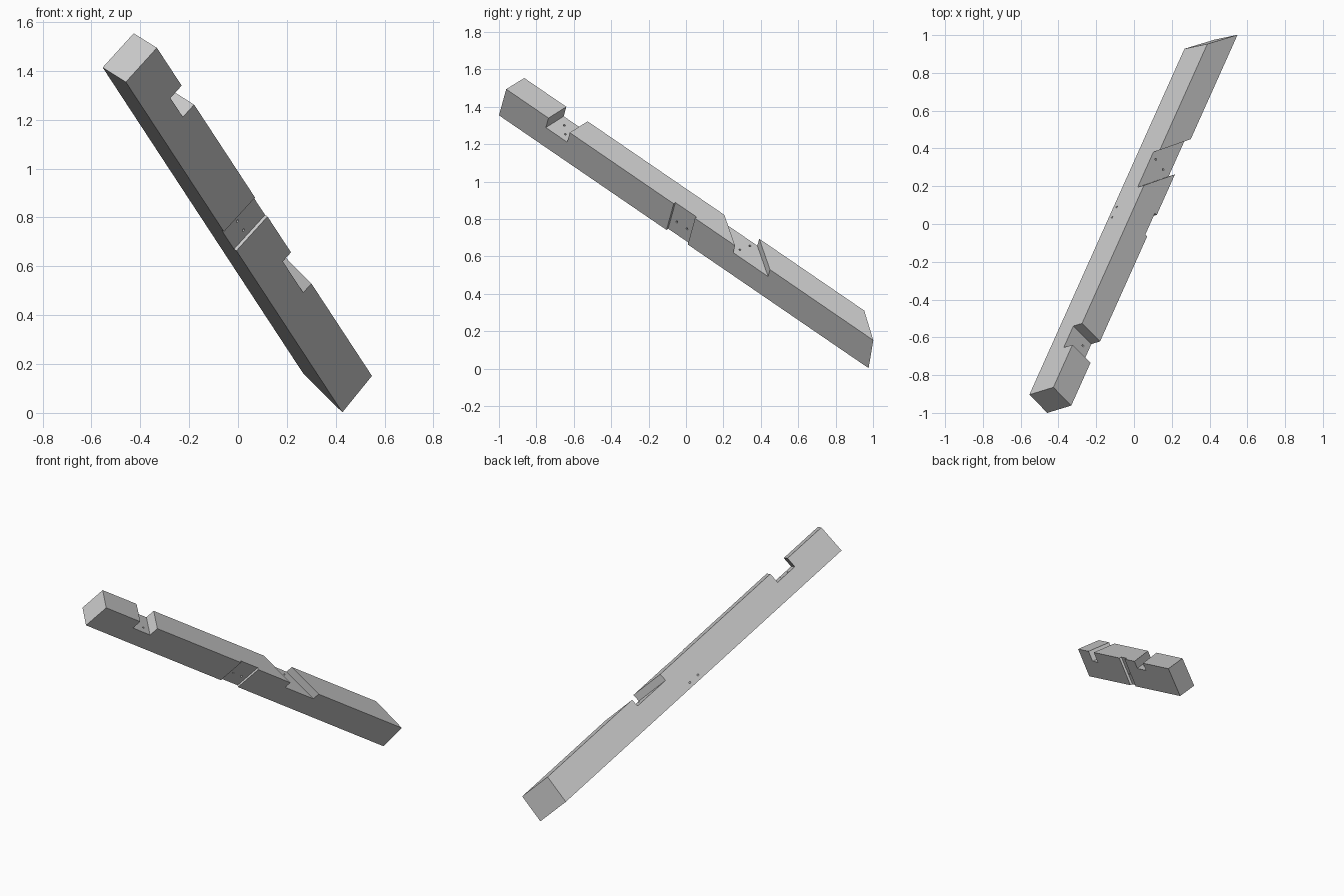
import bpy, bmesh
from mathutils import Matrix, Vector

if "Cube" in bpy.data.objects:
    bpy.data.objects.remove(bpy.data.objects["Cube"])

H, W = 0.193, 0.1475      # beam depth and thickness

# Beam frame: local x = depth, y = length, z = thickness
along = Vector((0.3471, 0.7741, -0.5295)).normalized()
depth = Vector((0.129, 0.043, 0.137))
depth = (depth - along * depth.dot(along)).normalized()
thick = depth.cross(along)
frame = Matrix((depth, along, thick)).transposed().to_4x4()
frame.translation = (-0.459, -1.0, 1.354)

grey = bpy.data.materials.new("plain grey")
grey.use_nodes = True
grey.diffuse_color = (0.6, 0.6, 0.6, 1)
grey.node_tree.nodes["Principled BSDF"].inputs["Base Color"].default_value = (0.6, 0.6, 0.6, 1)


def finish(name, bm):
    bmesh.ops.recalc_face_normals(bm, faces=bm.faces)
    mesh = bpy.data.meshes.new(name)
    bm.to_mesh(mesh)
    bm.free()
    mesh.materials.append(grey)
    obj = bpy.data.objects.new(name, mesh)
    obj.matrix_world = frame
    bpy.context.collection.objects.link(obj)
    return obj


def block(name, start, end, x, z, skew_start=0.0, skew_end=0.0, tilt_end=0.0):
    """Box along the beam whose ends may be cut at a slant."""
    bm = bmesh.new()
    bmesh.ops.create_cube(bm, size=1)
    for v in bm.verts:
        far = v.co.y > 0
        px, pz = x[v.co.x > 0], z[v.co.z > 0]
        py = end + skew_end * pz + tilt_end * px if far else start + skew_start * pz
        v.co = (px, py, pz)
    return finish(name, bm)


def drill(name, a, b, radius=0.006):
    """Thin round cutter between two local points."""
    a, b = Vector(a), Vector(b)
    bm = bmesh.new()
    spin = (b - a).to_track_quat('Z', 'Y').to_matrix().to_4x4()
    bmesh.ops.create_cone(bm, cap_ends=True, segments=12, radius1=radius, radius2=radius,
                          depth=(b - a).length,
                          matrix=Matrix.Translation((a + b) / 2) @ spin)
    return finish(name, bm)


# Main timber, square at the top and mitred at the foot
beam = block("timber_brace", 0, 2.553, (0, H), (0, W), 0.07, -1.2, -0.09)

# Square housing, skewed housing and shallow side housing
over, wide = (H + 0.1), (-0.05, W + 0.05)
cutters = [
    block("square_notch_cutter", 0.292, 0.439, (0.123, over), wide, 0.06, 0.06),
    block("skewed_notch_cutter", 1.581, 1.822, (0.142, over), wide, -1.28, -1.28),
    block("side_recess_cutter", 1.157, 1.304, (-0.05, over), (-0.05, 0.015)),
]

# Peg holes in the notch floors
for y, z, top in ((0.347, 0.094, 0.123), (0.394, 0.043, 0.123),
                  (1.59, 0.048, 0.142), (1.607, 0.115, 0.142)):
    cutters.append(drill("peg_hole_cutter", (top - 0.06, y, z), (top + 0.02, y, z)))

# Slanted peg holes through the side recess
for y in (1.196, 1.266):
    a, b = Vector((0.079, y, 0.015)), Vector((0.029, y + 0.02, W))
    step = (b - a) * 0.1
    cutters.append(drill("through_hole_cutter", a - step, b + step))

for cutter in cutters:
    cutter.hide_render = True
    mod = beam.modifiers.new("cut", 'BOOLEAN')
    mod.operation, mod.solver, mod.object = 'DIFFERENCE', 'EXACT', cutter

# Bake the cuts and drop the cutters
bpy.context.view_layer.update()
graph = bpy.context.evaluated_depsgraph_get()
baked = bpy.data.meshes.new_from_object(beam.evaluated_get(graph))
beam.modifiers.clear()
beam.data = baked
baked.materials.clear()
baked.materials.append(grey)
for poly in baked.polygons:
    poly.material_index = 0
for cutter in cutters:
    bpy.data.objects.remove(cutter)
